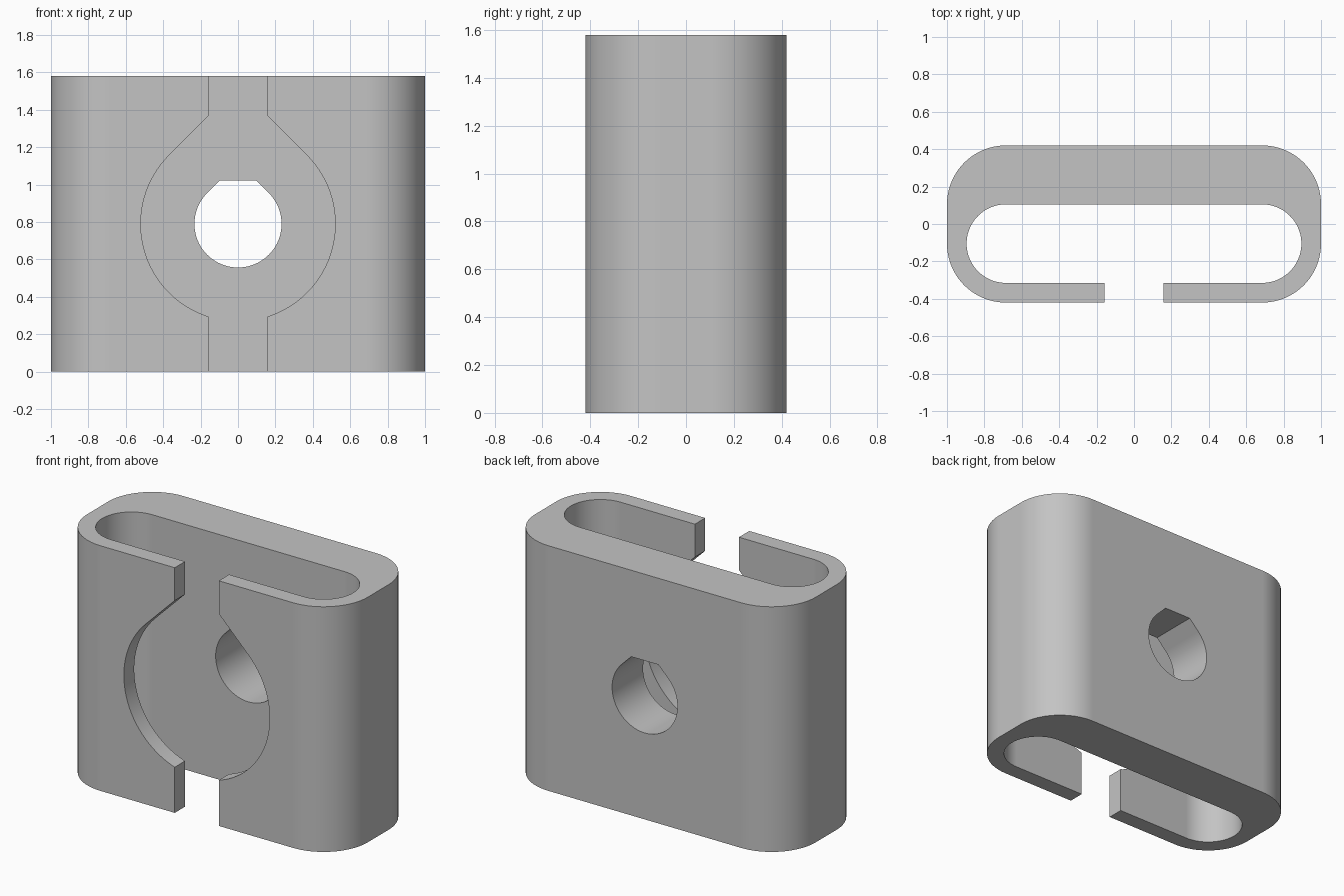
import bpy
import bmesh
from math import cos, sin, pi, radians, sqrt
from mathutils import Vector

default = bpy.data.objects.get("Cube")
if default:
    bpy.data.objects.remove(default, do_unlink=True)

HEIGHT = 1.58
MID = HEIGHT / 2
GAP = 0.157          # half width of the front slit
CX, CY = 0.685, 0.105   # corner arc centres
R_OUT, R_IN = 0.315, 0.21


def arc(cx, cy, r, start, end, steps=20):
    """Points on an arc, angles in degrees."""
    angles = [radians(start + (end - start) * i / steps) for i in range(steps + 1)]
    return [(cx + r * cos(a), cy + r * sin(a)) for a in angles]


def prism(name, points, to_3d, offset):
    """Extrude a closed 2D outline along offset."""
    bm = bmesh.new()
    face = bm.faces.new([bm.verts.new(to_3d(u, v)) for u, v in points])
    grown = bmesh.ops.extrude_face_region(bm, geom=[face])["geom"]
    bmesh.ops.translate(bm, vec=Vector(offset),
                        verts=[g for g in grown if isinstance(g, bmesh.types.BMVert)])
    bmesh.ops.recalc_face_normals(bm, faces=bm.faces)
    mesh = bpy.data.meshes.new(name)
    bm.to_mesh(mesh)
    bm.free()
    obj = bpy.data.objects.new(name, mesh)
    bpy.context.collection.objects.link(obj)
    return obj


def mirrored(half):
    """Append the mirror image of a half outline."""
    return half + [(-x, y) for x, y in reversed(half)]


# C-shaped clip body: outer right side, then the inner channel
outer = [(GAP, -CY - R_OUT)] + arc(CX, -CY, R_OUT, -90, 0) + arc(CX, CY, R_OUT, 0, 90)
inner = [(GAP, -CY - R_IN)] + arc(CX, -CY, R_IN, -90, 90, 40)
outline = mirrored(outer) + [(-x, y) for x, y in inner] + inner[::-1]
body = prism("clip_body", outline, lambda x, y: (x, y, 0), (0, 0, HEIGHT))

# Teardrop outlines with 45 degree roofs, the small one flat-topped
big_r, small_r = 0.52, 0.233
teardrop = arc(0, MID, big_r, 135, 405, 72) + [(0, MID + big_r * sqrt(2))]
flat = small_r * (sqrt(2) - 1)
screw = arc(0, MID, small_r, 135, 405, 60) + [(flat, MID + small_r), (-flat, MID + small_r)]

cutters = [
    prism("front_opening_cutter", teardrop, lambda x, z: (x, -0.6, z), (0, 0.55, 0)),
    prism("screw_hole_cutter", screw, lambda x, z: (x, -0.1, z), (0, 0.7, 0)),
]
for cutter in cutters:
    cutter.hide_render = True
    mod = body.modifiers.new(cutter.name, 'BOOLEAN')
    mod.operation = 'DIFFERENCE'
    mod.solver = 'EXACT'
    mod.object = cutter

bpy.ops.object.select_all(action='DESELECT')
body.select_set(True)
bpy.context.view_layer.objects.active = body
for cutter in cutters:
    bpy.ops.object.modifier_apply(modifier=cutter.name)
    bpy.data.objects.remove(cutter, do_unlink=True)

# Plain grey finish
grey = bpy.data.materials.new("plain_grey")
grey.use_nodes = True
colour = (0.55, 0.55, 0.55, 1)
grey.diffuse_color = colour
grey.node_tree.nodes["Principled BSDF"].inputs["Base Color"].default_value = colour
body.data.materials.clear()
body.data.materials.append(grey)

# Smooth curves, crisp edges
bpy.ops.object.shade_smooth_by_angle(angle=radians(30))
weighted = body.modifiers.new("even_shading", 'WEIGHTED_NORMAL')
weighted.keep_sharp = True
